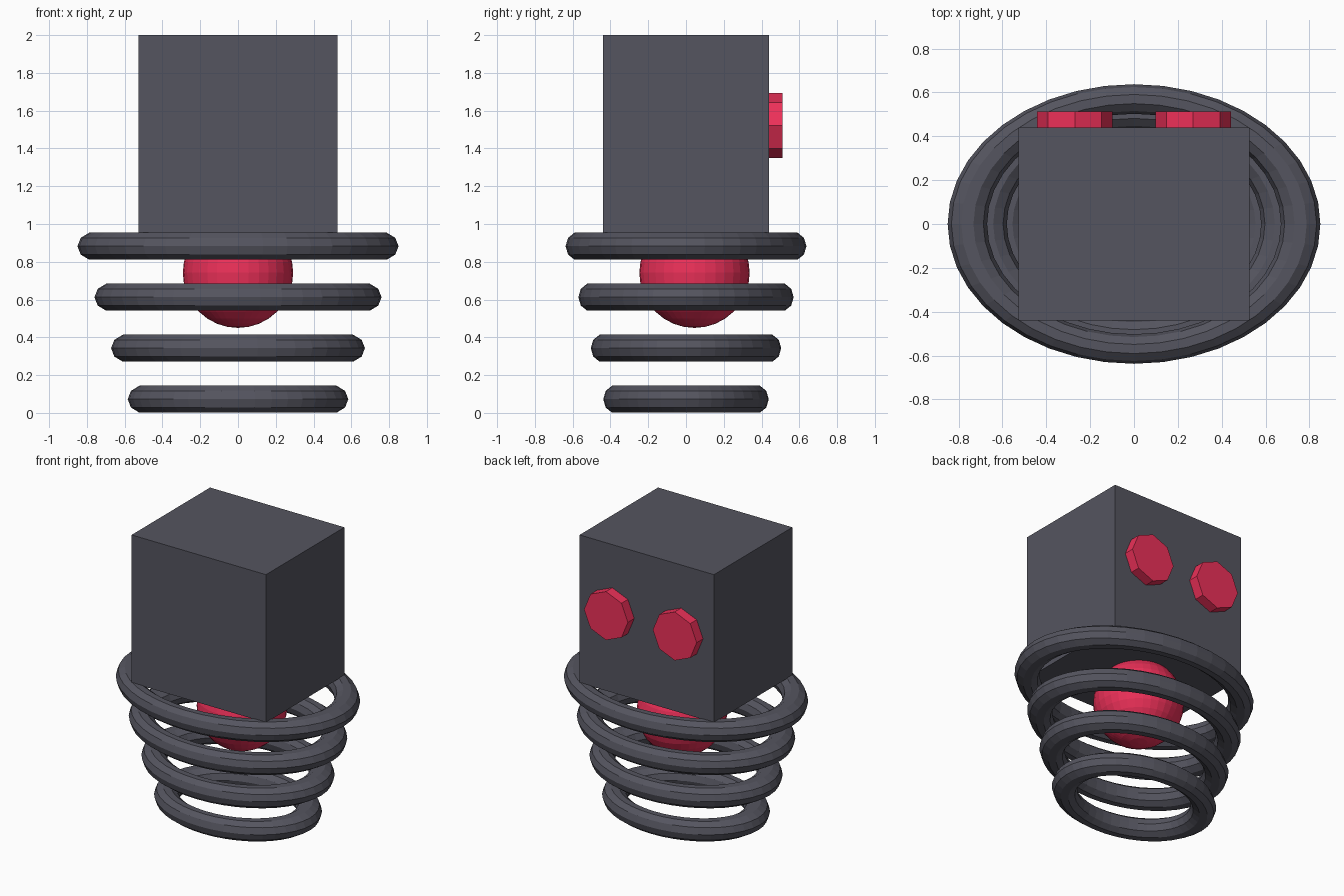
import bpy
from math import radians

if "Cube" in bpy.data.objects:
    bpy.data.objects.remove(bpy.data.objects["Cube"])


def material(name, rgb):
    m = bpy.data.materials.new(name)
    m.diffuse_color = (*rgb, 1)
    m.use_nodes = True
    m.node_tree.nodes["Principled BSDF"].inputs["Base Color"].default_value = m.diffuse_color
    return m


dark = material("dark_grey", (0.09, 0.09, 0.115))
red = material("red", (0.85, 0.03, 0.1))


def finish(name, mat):
    ob = bpy.context.object
    ob.name = name
    ob.data.materials.append(mat)
    return ob


# Box head
bpy.ops.mesh.primitive_cube_add(size=1, location=(0, 0, 1.475))
finish("head", dark).scale = (1.055, 0.88, 1.05)

# Octagonal eyes on the back face
for side, x in (("left", -0.27), ("right", 0.27)):
    bpy.ops.mesh.primitive_cylinder_add(vertices=8, radius=0.172, depth=0.09,
                                        location=(x, 0.467, 1.522),
                                        rotation=(radians(90), 0, 0))
    finish(side + "_eye", red)

# Glowing core ball under the head
bpy.ops.mesh.primitive_uv_sphere_add(segments=32, ring_count=16, radius=0.292,
                                     location=(0, 0.045, 0.742))
finish("core_ball", red)

# Stack of oval rings, widening upwards
for i, outer in enumerate((0.584, 0.672, 0.76, 0.85)):
    bpy.ops.mesh.primitive_torus_add(major_segments=40, minor_segments=10,
                                     major_radius=outer / 1.2 - 0.075,
                                     minor_radius=0.075,
                                     location=(0, 0, 0.0725 + 0.27 * i))
    finish(f"body_ring_{i + 1}", dark).scale = (1.2, 0.9, 1)
